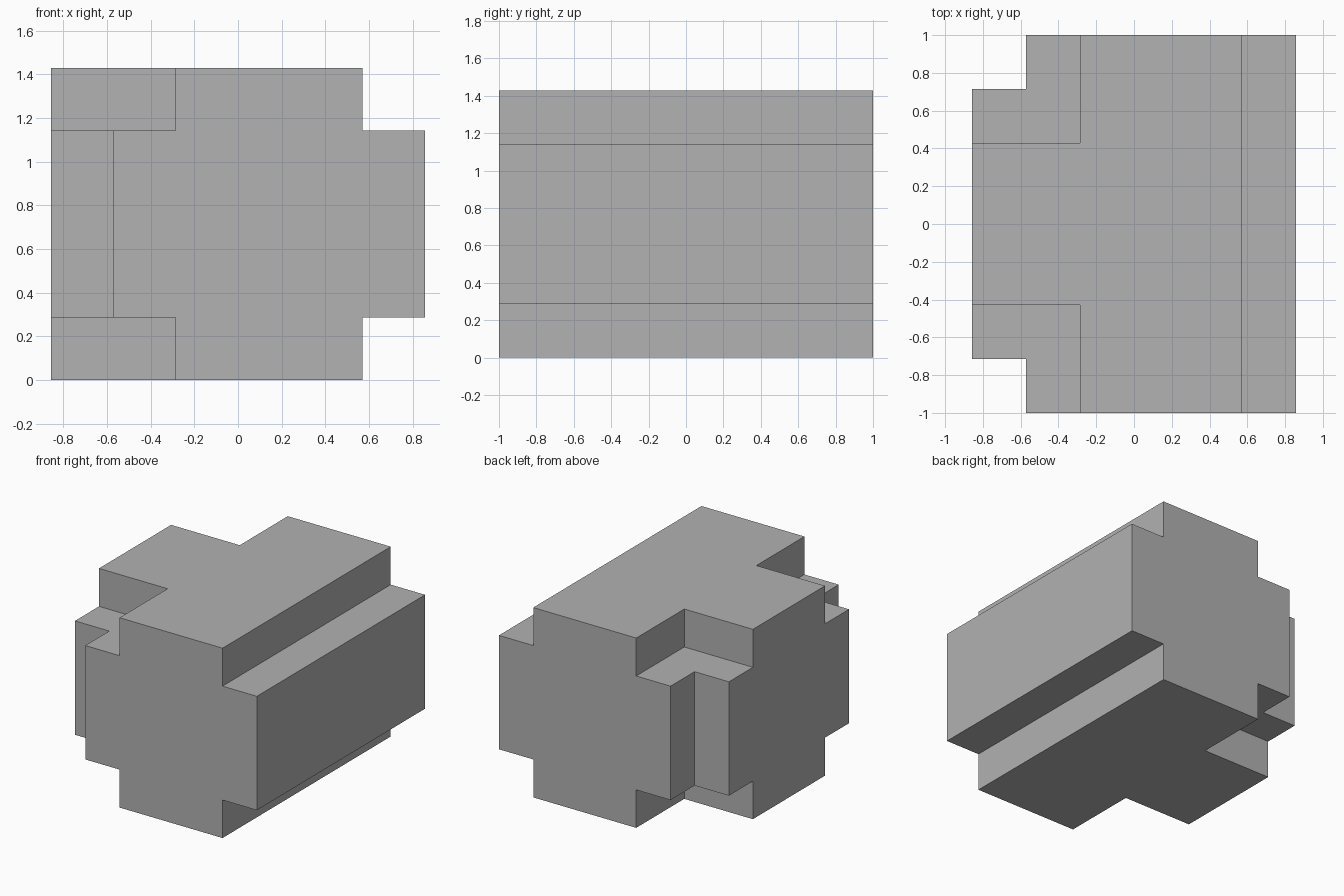
import bpy
import bmesh
from mathutils import Vector

UNIT = 2 / 7  # every edge sits on this module

cube = bpy.data.objects.get("Cube")
if cube:
    bpy.data.objects.remove(cube, do_unlink=True)

grey = bpy.data.materials.new("plain grey")
grey.use_nodes = True
grey.diffuse_color = (0.445, 0.445, 0.445, 1)
grey.node_tree.nodes["Principled BSDF"].inputs["Base Color"].default_value = grey.diffuse_color


def cross_outline(left, right, height):
    """Block outline with a one-unit square notch in each corner."""
    return [(left + 1, 0), (right - 1, 0), (right - 1, 1), (right, 1),
            (right, height - 1), (right - 1, height - 1), (right - 1, height),
            (left + 1, height), (left + 1, height - 1), (left, height - 1),
            (left, 1), (left + 1, 1)]


def extruded_bar(name, outline, place, sweep):
    """Sweep an outline, placed in space by place(u, v), along a vector."""
    bm = bmesh.new()
    face = bm.faces.new([bm.verts.new(place(u, v)) for u, v in outline])
    swept = bmesh.ops.extrude_face_region(bm, geom=[face], use_keep_orig=True)
    verts = [g for g in swept["geom"] if isinstance(g, bmesh.types.BMVert)]
    bmesh.ops.translate(bm, verts=verts, vec=Vector(sweep))
    bmesh.ops.recalc_face_normals(bm, faces=bm.faces)
    mesh = bpy.data.meshes.new(name)
    bm.to_mesh(mesh)
    bm.free()
    mesh.materials.append(grey)
    obj = bpy.data.objects.new(name, mesh)
    obj.scale = (UNIT,) * 3
    bpy.context.collection.objects.link(obj)
    return obj


# Long notched bar running front to back
body = extruded_bar("notched_block", cross_outline(-2, 3, 5),
                    lambda u, v: (u, -3.5, v), (0, 7, 0))

# Notched side branch reaching out to the right, merged into the bar
branch = extruded_bar("side_branch", cross_outline(-2.5, 2.5, 5),
                      lambda u, v: (-3, u, v), (3, 0, 0))
branch.hide_render = True
branch.hide_viewport = True

union = body.modifiers.new("merge_branch", "BOOLEAN")
union.operation = "UNION"
union.solver = "EXACT"
union.object = branch

# Bake the union, drop the helper and merge coplanar faces
bpy.context.view_layer.update()
depsgraph = bpy.context.evaluated_depsgraph_get()
merged = bpy.data.meshes.new_from_object(body.evaluated_get(depsgraph))
body.modifiers.clear()
body.data = merged
bpy.data.objects.remove(branch, do_unlink=True)

bm = bmesh.new()
bm.from_mesh(merged)
bmesh.ops.remove_doubles(bm, verts=bm.verts, dist=0.001)
bmesh.ops.dissolve_limit(bm, angle_limit=0.01, verts=bm.verts, edges=bm.edges)
bm.to_mesh(merged)
bm.free()
merged.name = "notched_block"
